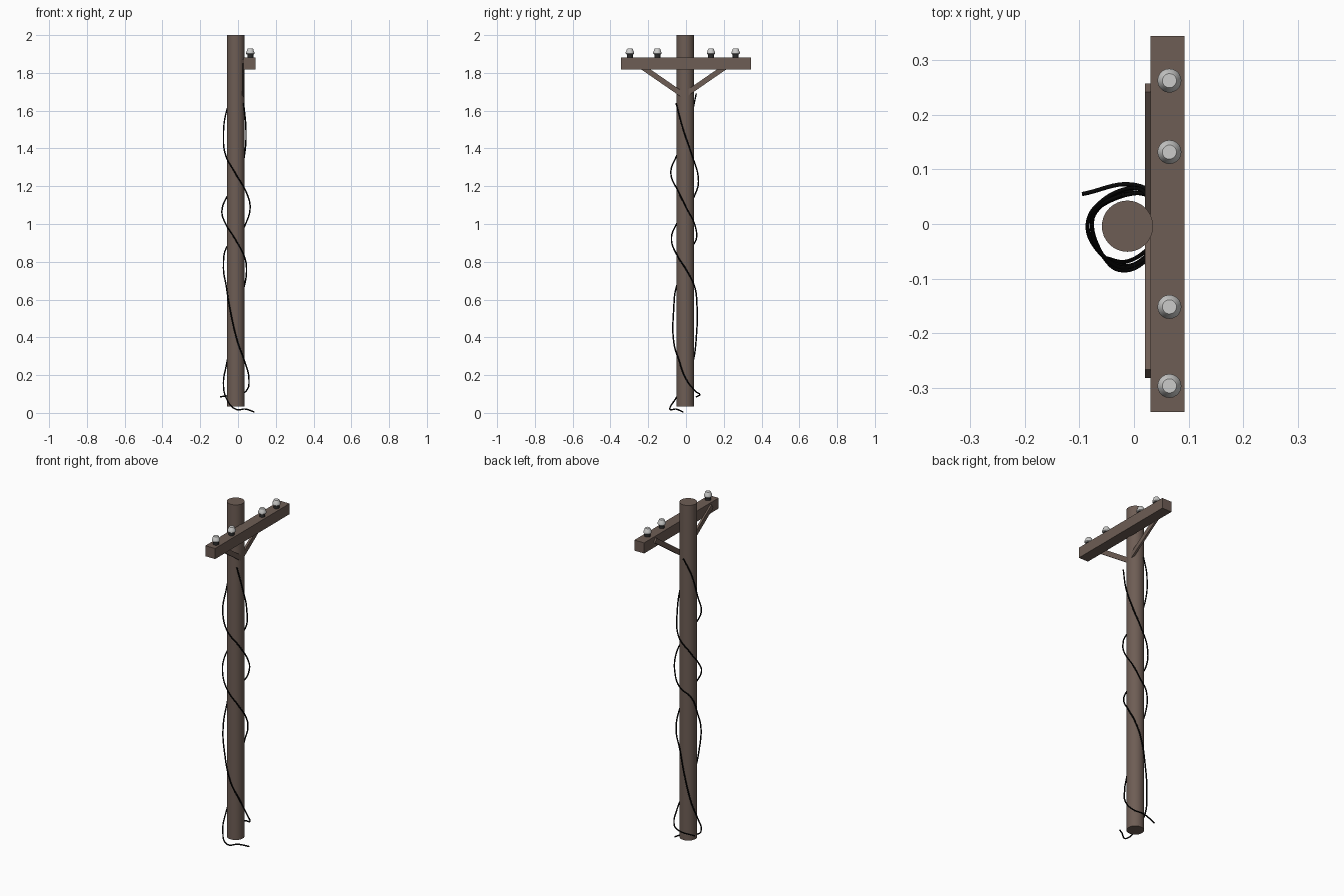
import bpy, bmesh, math
from mathutils import Vector, Matrix

cube = bpy.data.objects.get("Cube")
if cube:
    bpy.data.objects.remove(cube, do_unlink=True)


def material(name, rgb):
    m = bpy.data.materials.new(name)
    m.use_nodes = True
    m.diffuse_color = (*rgb, 1)
    m.node_tree.nodes["Principled BSDF"].inputs["Base Color"].default_value = (*rgb, 1)
    return m


WOOD = material("weathered brown wood", (0.155, 0.11, 0.09))
GLASS = material("pale grey ceramic", (0.6, 0.6, 0.59))
METAL = material("dark metal", (0.025, 0.025, 0.025))
RUBBER = material("black cable", (0.002, 0.002, 0.002))

POLE_X, POLE_Y, POLE_R = -0.012, -0.004, 0.047


def add_object(name, bm, mat, smooth=False):
    bmesh.ops.recalc_face_normals(bm, faces=bm.faces)
    mesh = bpy.data.meshes.new(name)
    bm.to_mesh(mesh)
    bm.free()
    mesh.materials.append(mat)
    ob = bpy.data.objects.new(name, mesh)
    bpy.context.collection.objects.link(ob)
    if smooth:
        bpy.ops.object.select_all(action="DESELECT")
        ob.select_set(True)
        bpy.context.view_layer.objects.active = ob
        bpy.ops.object.shade_smooth_by_angle(angle=math.radians(35))
    return ob


def box(name, centre, size, mat, tilt=0):
    bm = bmesh.new()
    bmesh.ops.create_cube(bm, size=1, matrix=Matrix.Translation(centre)
                          @ Matrix.Rotation(tilt, 4, "X") @ Matrix.Diagonal((*size, 1)))
    return add_object(name, bm, mat)


def lathe(name, x, y, profile, mat, sides):
    """Stack rings of (radius, z) and close both ends."""
    bm = bmesh.new()
    rings = []
    for r, z in profile:
        angles = [2 * math.pi * i / sides for i in range(sides)]
        rings.append([bm.verts.new((x + r * math.cos(a), y + r * math.sin(a), z)) for a in angles])
    for low, high in zip(rings, rings[1:]):
        for i in range(sides):
            j = (i + 1) % sides
            bm.faces.new((low[i], low[j], high[j], high[i]))
    bm.faces.new(rings[0])
    bm.faces.new(rings[-1])
    return add_object(name, bm, mat, smooth=True)


def cable(name, points):
    curve = bpy.data.curves.new(name, "CURVE")
    curve.dimensions = "3D"
    curve.bevel_depth = 0.0038
    curve.bevel_resolution = 2
    curve.resolution_u = 10
    curve.use_fill_caps = True
    spline = curve.splines.new("BEZIER")
    spline.bezier_points.add(len(points) - 1)
    for bp, co in zip(spline.bezier_points, points):
        bp.co = co
        bp.handle_left_type = bp.handle_right_type = "AUTO"
    curve.materials.append(RUBBER)
    ob = bpy.data.objects.new(name, curve)
    bpy.context.collection.objects.link(ob)


# Pole and crossarm
lathe("pole", POLE_X, POLE_Y, [(POLE_R, 0.035), (POLE_R, 2.0)], WOOD, 32)
box("crossarm", (0.0615, 0, 1.85), (0.063, 0.69, 0.062), WOOD)

# Diagonal braces rising from the pole to the back of the crossarm
foot = Vector((0.026, -0.012, 1.68))
for name, top_y in (("brace_front", -0.275), ("brace_back", 0.25)):
    top = Vector((0.026, top_y, 1.68 + abs(top_y - foot.y) * 0.69))
    span = top - foot
    box(name, (foot + top) / 2, (0.012, span.length, 0.028), WOOD,
        math.atan2(span.z, span.y))

# Insulators on short metal pegs
for i, y in enumerate((-0.297, -0.152, 0.132, 0.263), 1):
    lathe(f"insulator_peg_{i}", 0.065, y, [(0.016, 1.878), (0.016, 1.902)], METAL, 16)
    lathe(f"insulator_{i}", 0.065, y,
          [(0.018, 1.898), (0.022, 1.902), (0.022, 1.91), (0.019, 1.915),
           (0.016, 1.925), (0.013, 1.929)], GLASS, 20)

# Two loose cables spiralling down the pole
cable("cable_a", [
    (0.03, -0.053, 1.64), (0.042, -0.015, 1.5), (0.035, 0.03, 1.37),
    (0.0, 0.066, 1.23), (-0.055, 0.045, 1.15), (-0.085, 0.0, 1.07),
    (-0.065, -0.05, 1.0), (-0.015, -0.077, 0.92), (0.033, -0.045, 0.83),
    (0.045, 0.0, 0.76), (0.033, 0.045, 0.67), (0.0, 0.058, 0.57),
    (-0.03, 0.056, 0.42), (-0.06, 0.035, 0.26), (-0.077, 0.0, 0.16),
    (-0.06, -0.055, 0.075), (-0.013, -0.085, 0.02), (0.04, -0.052, 0.02),
    (0.085, -0.016, 0.005)])
cable("cable_b", [
    (-0.02, 0.054, 1.69), (-0.06, 0.035, 1.6), (-0.077, 0.0, 1.46),
    (-0.064, -0.05, 1.36), (-0.015, -0.08, 1.27), (0.043, -0.04, 1.17),
    (0.064, 0.0, 1.09), (0.04, 0.045, 1.0), (0.0, 0.056, 0.93),
    (-0.058, 0.035, 0.88), (-0.077, 0.0, 0.77), (-0.062, -0.05, 0.67),
    (-0.043, -0.065, 0.55), (0.0, -0.064, 0.37), (0.033, -0.038, 0.28),
    (0.058, 0.0, 0.18), (0.042, 0.05, 0.115), (0.0, 0.072, 0.1),
    (-0.095, 0.055, 0.085)])
